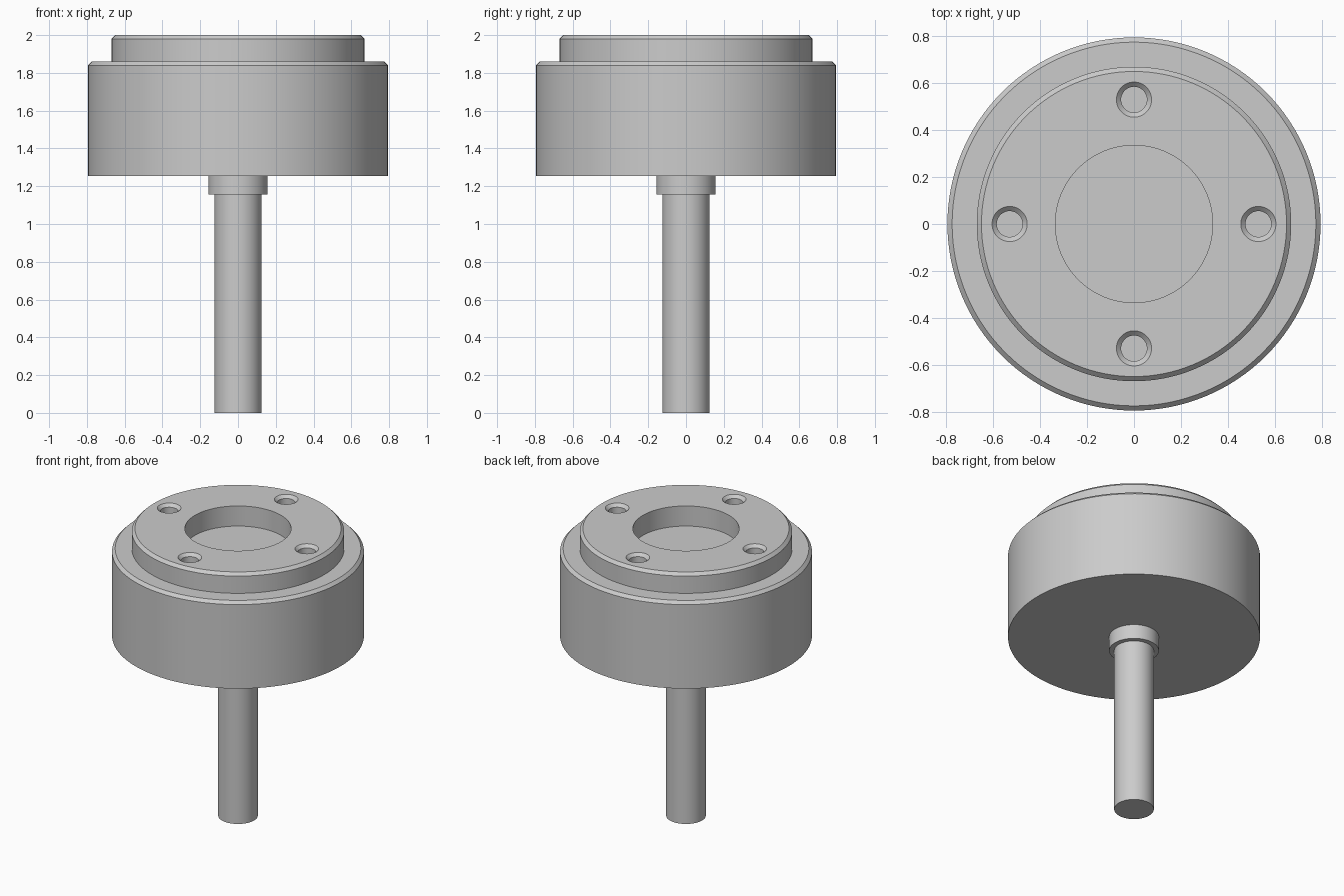
import bpy
import bmesh
import math
from mathutils import Matrix, Vector

cube = bpy.data.objects.get("Cube")
if cube:
    bpy.data.objects.remove(cube, do_unlink=True)

GREY = (0.6, 0.6, 0.6, 1)
metal = bpy.data.materials.new("light grey metal")
metal.use_nodes = True
metal.diffuse_color = GREY
metal.node_tree.nodes["Principled BSDF"].inputs["Base Color"].default_value = GREY


def lathe(name, profile, steps=128):
    """Spin (radius, height) points around z; the ends lie on the axis."""
    bm = bmesh.new()
    verts = [bm.verts.new((r, 0, z)) for r, z in profile]
    edges = [bm.edges.new(pair) for pair in zip(verts, verts[1:])]
    bmesh.ops.spin(bm, geom=verts + edges, cent=(0, 0, 0), axis=(0, 0, 1),
                   angle=math.tau, steps=steps, use_duplicate=False)
    bmesh.ops.remove_doubles(bm, verts=bm.verts, dist=0.0001)
    bmesh.ops.recalc_face_normals(bm, faces=bm.faces)
    mesh = bpy.data.meshes.new(name)
    bm.to_mesh(mesh)
    bm.free()
    mesh.materials.append(metal)
    obj = bpy.data.objects.new(name, mesh)
    bpy.context.collection.objects.link(obj)
    return obj


def smooth(obj):
    bpy.ops.object.select_all(action="DESELECT")
    obj.select_set(True)
    bpy.context.view_layer.objects.active = obj
    bpy.ops.object.shade_smooth_by_angle(angle=math.radians(30))


# Drum with chamfered rims, raised flange and central recess
TOP, STEP, BASE, CHAMFER = 2.0, 1.86, 1.255, 0.02
drum = lathe("drum", [
    (0, BASE), (0.795, BASE), (0.795, STEP - CHAMFER), (0.795 - CHAMFER, STEP),
    (0.67, STEP), (0.67, TOP - CHAMFER), (0.67 - CHAMFER, TOP),
    (0.335, TOP), (0.335, STEP), (0, STEP)])

# Four countersunk bolt holes around the flange
HOLE = 0.055
hole_cutter = lathe("hole_cutter", [
    (0, TOP - 0.2), (HOLE, TOP - 0.2), (HOLE, TOP - CHAMFER),
    (HOLE + CHAMFER, TOP), (HOLE + CHAMFER, TOP + 0.1), (0, TOP + 0.1)], 48)
bm = bmesh.new()
for i in range(4):
    start = len(bm.verts)
    bm.from_mesh(hole_cutter.data)
    bm.verts.ensure_lookup_table()
    place = Matrix.Rotation(i * math.pi / 2, 4, "Z") @ Matrix.Translation(Vector((0.53, 0, 0)))
    bmesh.ops.transform(bm, matrix=place, verts=bm.verts[start:])
bm.to_mesh(hole_cutter.data)
bm.free()
hole_cutter.hide_render = True

cut = drum.modifiers.new("bolt holes", "BOOLEAN")
cut.operation = "DIFFERENCE"
cut.solver = "EXACT"
cut.object = hole_cutter
bpy.context.view_layer.objects.active = drum
bpy.ops.object.modifier_apply(modifier=cut.name)
bpy.data.objects.remove(hole_cutter, do_unlink=True)

# Stem: thin shaft with a short collar under the drum
stem = lathe("stem", [(0, 0), (0.125, 0), (0.125, 1.155), (0.157, 1.155),
                      (0.157, BASE + 0.05), (0, BASE + 0.05)], 96)

for part in (drum, stem):
    smooth(part)
